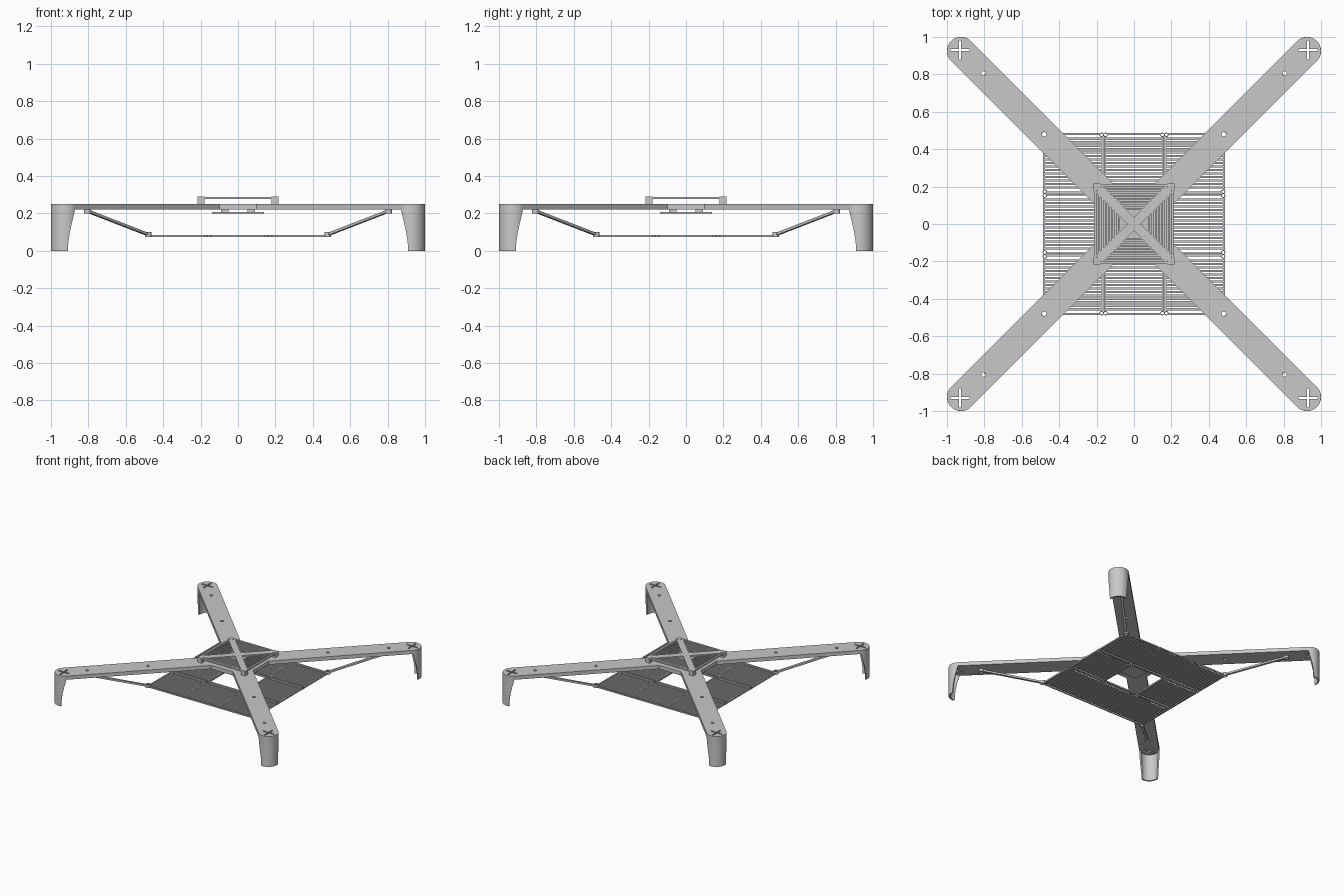
import bpy, bmesh
from math import pi, sin, cos, acos, sqrt, radians
from mathutils import Vector, Matrix

if "Cube" in bpy.data.objects:
    bpy.data.objects.remove(bpy.data.objects["Cube"], do_unlink=True)

grey = bpy.data.materials.new("light grey")
grey.use_nodes = True
COLOUR = (0.58, 0.58, 0.58, 1)
grey.diffuse_color = COLOUR
grey.node_tree.nodes["Principled BSDF"].inputs["Base Color"].default_value = COLOUR

DIAGONALS = [pi / 4 + k * pi / 2 for k in range(4)]
END, RADIUS = 0.925 * sqrt(2), 0.075      # arm tip centre and half width
ARM_LOW, ARM_TOP = 0.22, 0.25


def finish(bm, name, smooth=False):
    bmesh.ops.recalc_face_normals(bm, faces=bm.faces)
    mesh = bpy.data.meshes.new(name)
    bm.to_mesh(mesh)
    bm.free()
    mesh.materials.append(grey)
    ob = bpy.data.objects.new(name, mesh)
    bpy.context.collection.objects.link(ob)
    if smooth:
        bpy.ops.object.select_all(action="DESELECT")
        ob.select_set(True)
        bpy.context.view_layer.objects.active = ob
        bpy.ops.object.shade_smooth_by_angle(angle=radians(30))
    return ob


def box(bm, x0, x1, y0, y1, z0, z1, turn=0):
    size = Matrix.Diagonal((x1 - x0, y1 - y0, z1 - z0, 1))
    place = Matrix.Translation(((x0 + x1) / 2, (y0 + y1) / 2, (z0 + z1) / 2))
    bmesh.ops.create_cube(bm, size=1, matrix=Matrix.Rotation(turn, 4, "Z") @ place @ size)


def prism(bm, outline, z0, z1):
    face = bm.faces.new([bm.verts.new((x, y, z0)) for x, y in outline])
    out = bmesh.ops.extrude_face_region(bm, geom=[face])
    verts = [v for v in out["geom"] if isinstance(v, bmesh.types.BMVert)]
    bmesh.ops.translate(bm, verts=verts, vec=(0, 0, z1 - z0))


def circle(x, y, r, n=16):
    return [(x + r * cos(2 * pi * i / n), y + r * sin(2 * pi * i / n)) for i in range(n)]


def ring(bm, x, y, outer, inner, z0, z1, n=16):
    loops = [[bm.verts.new((px, py, z)) for px, py in circle(x, y, r, n)]
             for r, z in ((outer, z0), (outer, z1), (inner, z1), (inner, z0))]
    for a, b in zip(loops, loops[1:] + loops[:1]):
        for i in range(n):
            j = (i + 1) % n
            bm.faces.new((a[i], a[j], b[j], b[i]))


def turned(u, v, a):
    return u * cos(a) - v * sin(a), u * sin(a) + v * cos(a)


# Cross of four round-ended arms with a chamfered hub
outline = []
for a in DIAGONALS:
    tip = [(END + RADIUS * cos(t), RADIUS * sin(t))
           for t in [-pi / 2 + pi * i / 24 for i in range(25)]]
    outline += [turned(u, v, a) for u, v in [(0.216, -RADIUS)] + tip + [(0.216, RADIUS)]]
bm = bmesh.new()
prism(bm, outline, ARM_LOW, ARM_TOP)
arms = finish(bm, "cross_arms")

# Screw holes and plus slots cut through the arms
bm = bmesh.new()
L, W = 0.05, 0.006
plus = [(L, -W), (L, W), (W, W)]
for a in DIAGONALS:
    x, y = turned(END + 0.007, 0, a)
    prism(bm, [(x + px, y + py) for k in range(4)
               for px, py in [turned(u, v, k * pi / 2) for u, v in plus]], 0.2, 0.27)
    for d in (0.48, 0.805):
        prism(bm, circle(*turned(d * sqrt(2), 0, a), 0.012), 0.2, 0.27)
cutter = finish(bm, "hole_cutter")
cutter.hide_render = True
mod = arms.modifiers.new("holes", "BOOLEAN")
mod.operation, mod.solver, mod.object = "DIFFERENCE", "EXACT", cutter
bpy.context.view_layer.update()
cut = bpy.data.meshes.new_from_object(arms.evaluated_get(bpy.context.evaluated_depsgraph_get()))
arms.modifiers.clear()
arms.data = cut
bpy.data.objects.remove(cutter, do_unlink=True)

# Half-pipe legs that narrow toward the foot
for a, name in zip(DIAGONALS, ("back_left", "back_right", "front_right", "front_left")):
    bm = bmesh.new()
    rows = []
    for i in range(13):
        z = ARM_LOW * i / 12
        half = acos(0.041 * sin((1 - z / ARM_LOW) * pi / 2) / RADIUS)
        row = []
        for j in range(21):
            t = half * (j / 10 - 1)
            x, y = turned(END + RADIUS * cos(t), RADIUS * sin(t), a)
            row.append(bm.verts.new((x, y, z)))
        rows.append(row)
    for low, high in zip(rows, rows[1:]):
        for j in range(20):
            bm.faces.new((low[j], low[j + 1], high[j + 1], high[j]))
    # Inner wall is an extruded copy pulled toward the pipe axis
    cx, cy = turned(END, 0, a)
    out = bmesh.ops.extrude_face_region(bm, geom=list(bm.faces), use_keep_orig=True)
    for v in [g for g in out["geom"] if isinstance(g, bmesh.types.BMVert)]:
        v.co.x = cx + (v.co.x - cx) * 0.85
        v.co.y = cy + (v.co.y - cy) * 0.85
    finish(bm, name + "_leg", smooth=True)

# Sloping struts with eyelets, from the lower grille up to the arms
bm = bmesh.new()
for a in DIAGONALS:
    low = Vector((*turned(0.488 * sqrt(2), 0, a), 0.09))
    high = Vector((*turned(0.798 * sqrt(2), 0, a), 0.21))
    run = high - low
    matrix = (Matrix.Translation((low + high) / 2) @ run.to_track_quat("X", "Z").to_matrix().to_4x4()
              @ Matrix.Diagonal((run.length, 0.02, 0.014, 1)))
    bmesh.ops.create_cube(bm, size=1, matrix=matrix)
    ring(bm, *turned(0.48 * sqrt(2), 0, a), 0.018, 0.012, 0.074, 0.1)
    ring(bm, *turned(0.805 * sqrt(2), 0, a), 0.018, 0.012, 0.2, ARM_LOW)
finish(bm, "struts")

# Lower grille: slatted panels round an open middle
Z0, Z1 = 0.075, 0.086
HALF, STEP, BAR = 0.161, 0.325, 0.009
for i in (-1, 0, 1):
    for j in (-1, 0, 1):
        cx, cy = i * STEP, j * STEP
        bm = bmesh.new()
        inner = HALF - 0.018
        for s in (-1, 1):
            edge = sorted((s * HALF, s * (HALF - BAR)))
            box(bm, cx - inner, cx + inner, cy + edge[0], cy + edge[1], Z0, Z1)
            box(bm, cx + edge[0], cx + edge[1], cy - inner, cy + inner, Z0, Z1)
            for t in (-1, 1):
                if abs(i) + abs(j) < 2 or (s, t) != (i, j):
                    ring(bm, cx + s * (HALF - 0.009), cy + t * (HALF - 0.009), 0.012, 0.008, Z0, Z1, 12)
        if i or j:
            for k in range(-7, 8):
                y = cy + k * 0.0187
                box(bm, cx - HALF + BAR, cx + HALF - BAR, y - 0.0055, y + 0.0055, Z0, Z1 - 0.002)
            finish(bm, "grille_panel")
        else:
            finish(bm, "open_middle_frame")

# Raised square guard: corner posts, rim, diagonal bars and nested slats
bm = bmesh.new()
for a in DIAGONALS:
    x, y = turned(0.197 * sqrt(2), 0, a)
    box(bm, x - 0.019, x + 0.019, y - 0.019, y + 0.019, ARM_TOP, 0.29)
finish(bm, "guard_posts")
bm = bmesh.new()
for k in range(4):
    box(bm, -0.178, 0.178, 0.2, 0.215, 0.276, 0.288, k * pi / 2)
    for n in range(7):
        d = 0.076 + n * 0.0175
        box(bm, 0.025 - d, d - 0.025, d, d + 0.010, 0.277, 0.284, k * pi / 2)
for a in DIAGONALS[:2]:
    box(bm, -0.265, 0.265, -0.026, 0.026, 0.276, 0.289, a)
finish(bm, "top_guard")

# Thin plate hung under the hub on small spacers
bm = bmesh.new()
box(bm, -0.14, 0.14, -0.14, 0.14, 0.2, 0.207)
for sx in (-0.07, 0.07):
    for sy in (-0.07, 0.07):
        box(bm, sx - 0.02, sx + 0.02, sy - 0.02, sy + 0.02, 0.207, ARM_LOW)
finish(bm, "under_plate")
